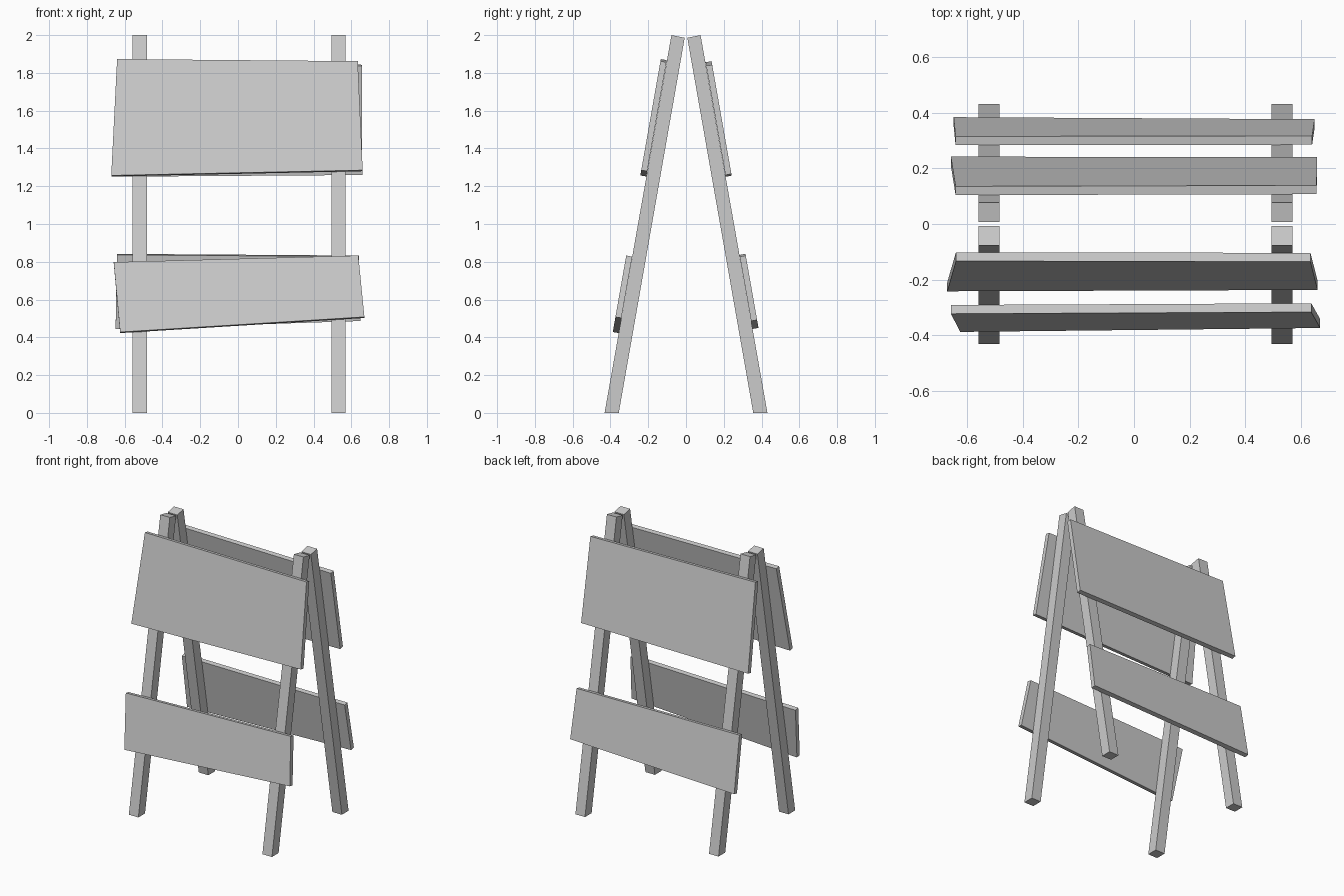
import bpy, bmesh
from mathutils import Vector

if "Cube" in bpy.data.objects:
    bpy.data.objects.remove(bpy.data.objects["Cube"])

SLOPE = 0.176      # outward lean of each frame (y per z)
FOOT_Y = 0.431     # outer leg face at the ground
THICK = 0.032      # board thickness


def prism(name, points, offset):
    """Extrude a planar polygon along offset into a closed solid."""
    bm = bmesh.new()
    face = bm.faces.new([bm.verts.new(p) for p in points])
    ext = bmesh.ops.extrude_face_region(bm, geom=[face], use_keep_orig=True)
    verts = [g for g in ext["geom"] if isinstance(g, bmesh.types.BMVert)]
    bmesh.ops.translate(bm, verts=verts, vec=offset)
    bmesh.ops.recalc_face_normals(bm, faces=bm.faces)
    mesh = bpy.data.meshes.new(name)
    bm.to_mesh(mesh)
    bm.free()
    obj = bpy.data.objects.new(name, mesh)
    bpy.context.collection.objects.link(obj)
    return obj


# Legs: leaning profile with flat feet and square-cut tops
leg_profile = [(FOOT_Y, 0), (0.356, 0), (0.007, 1.986), (0.077, 2.0)]
for end, s in (("front", -1), ("back", 1)):
    for side, x in (("left", -0.558), ("right", 0.494)):
        prism(f"{end}_{side}_leg", [(x, s * y, z) for y, z in leg_profile],
              Vector((0.075, 0, 0)))

# Boards: outer-face corners (x, z), slightly crooked, lying on the legs
boards = {
    "front_upper_board": (-1, [(-0.640, 1.873), (0.634, 1.862), (0.660, 1.285), (-0.671, 1.257)]),
    "front_lower_board": (-1, [(-0.658, 0.798), (0.637, 0.833), (0.669, 0.508), (-0.624, 0.428)]),
    "back_upper_board": (1, [(-0.641, 1.862), (0.656, 1.843), (0.658, 1.265), (-0.658, 1.256)]),
    "back_lower_board": (1, [(-0.641, 0.842), (0.640, 0.833), (0.649, 0.492), (-0.648, 0.450)]),
}
for name, (s, corners) in boards.items():
    normal = Vector((0, s, SLOPE)).normalized()
    outer = [(x, s * (FOOT_Y - SLOPE * z + THICK), z) for x, z in corners]
    prism(name, outer, -normal * THICK)
